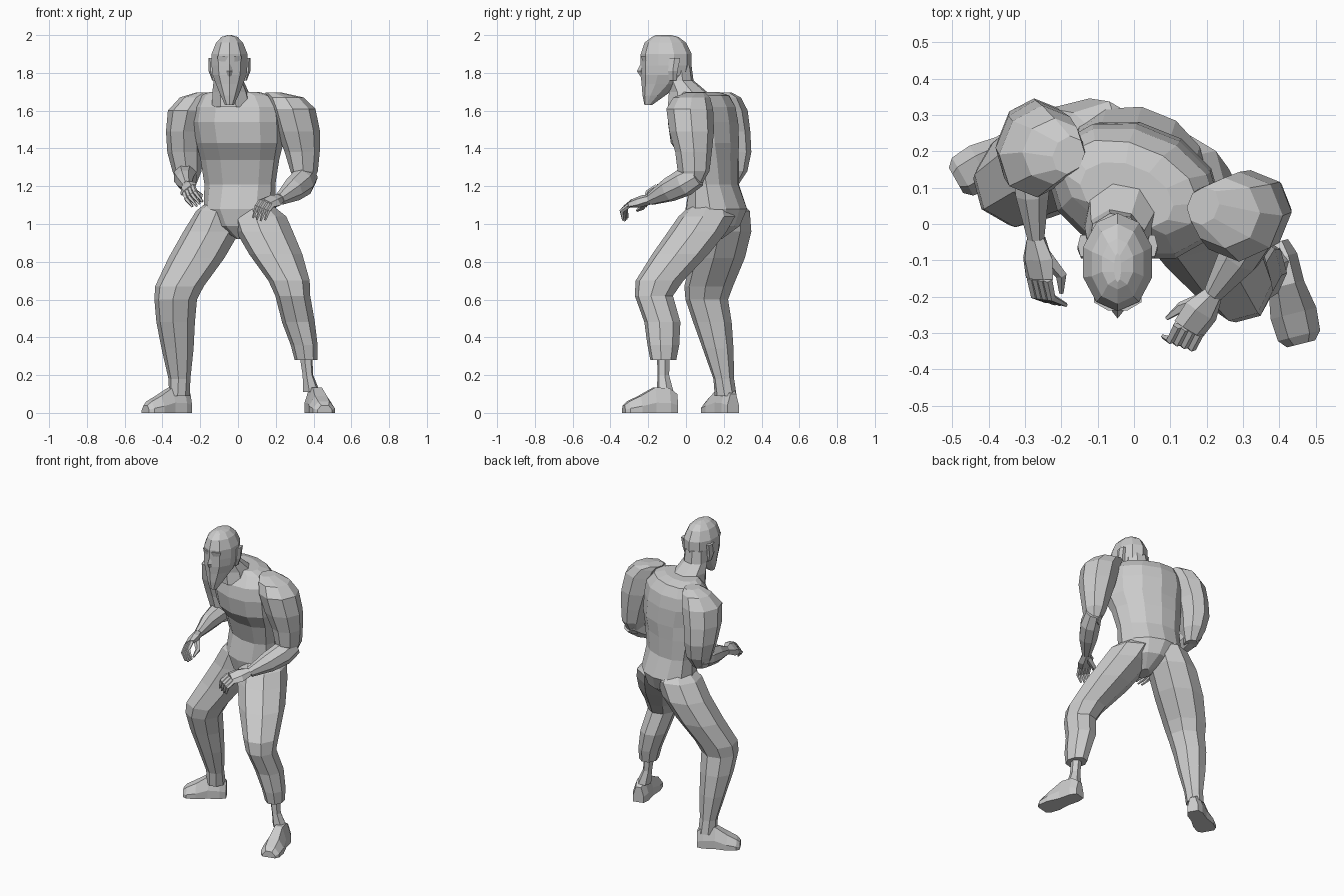
import bpy, bmesh, math
from mathutils import Vector, Matrix

UNIT = 0.01  # all part sizes are given in hundredths

default_cube = bpy.data.objects.get("Cube")
if default_cube:
    bpy.data.objects.remove(default_cube, do_unlink=True)

grey = bpy.data.materials.new("plain_grey")
grey.use_nodes = True
grey.diffuse_color = (0.6, 0.6, 0.6, 1)
grey.node_tree.nodes["Principled BSDF"].inputs["Base Color"].default_value = grey.diffuse_color


def skin_sections(name, sections):
    """Join equal-length sections into a closed, flat-faced solid."""
    bm = bmesh.new()
    loops = [[bm.verts.new(point * UNIT) for point in section] for section in sections]
    for lower, upper in zip(loops, loops[1:]):
        for i in range(len(lower)):
            j = (i + 1) % len(lower)
            bm.faces.new((lower[i], lower[j], upper[j], upper[i]))
    bm.faces.new(loops[0])
    bm.faces.new(loops[-1])
    bmesh.ops.recalc_face_normals(bm, faces=bm.faces)
    mesh = bpy.data.meshes.new(name)
    bm.to_mesh(mesh)
    bm.free()
    mesh.materials.append(grey)
    part = bpy.data.objects.new(name, mesh)
    bpy.context.collection.objects.link(part)


def loft(name, rings, sides=8, yaw=0, across=None, ridge=False):
    """Rings are (x, y, z, half width, half depth). They lie flat and turn by
    yaw, or follow the path with their width along the across direction."""
    centres = [Vector(ring[:3]) for ring in rings]
    start = -math.pi / 2 + (0 if ridge else math.pi / sides)
    grow = 1 if ridge else 1 / math.cos(math.pi / sides)
    turn = Matrix.Rotation(math.radians(yaw), 3, "Z")
    sections = []
    for index, (centre, ring) in enumerate(zip(centres, rings)):
        side, front = turn @ Vector((1, 0, 0)), turn @ Vector((0, 1, 0))
        if across is not None:
            before = centres[max(index - 1, 0)]
            after = centres[min(index + 1, len(centres) - 1)]
            along = (after - before).normalized()
            front = along.cross(Vector(across)).normalized()
            side = front.cross(along)
        section = []
        for step in range(sides):
            angle = start + math.tau * step / sides
            section.append(centre + side * math.cos(angle) * ring[3] * grow
                           + front * math.sin(angle) * ring[4] * grow)
        sections.append(section)
    skin_sections(name, sections)


def foot(name, heel, toe):
    """Flat-soled shoe, high at the ankle and low at the toe."""
    heel, toe = Vector((*heel, 0)), Vector((*toe, 0))
    side = (toe - heel).cross(Vector((0, 0, 1))).normalized()
    up = Vector((0, 0, 1))
    sections = []
    for travel, width, height in ((0, 3.5, 10), (0.15, 5, 13), (0.42, 5, 13.5),
                                  (0.7, 6.5, 9), (0.92, 6, 6), (1, 4, 4)):
        spot = heel.lerp(toe, travel)
        outline = ((-1, 0), (1, 0), (1, 0.4), (0.5, 1), (-0.5, 1), (-1, 0.4))
        sections.append([spot + side * a * width + up * b * height for a, b in outline])
    skin_sections(name, sections)


def hand(side_name, wrist, knuckle, spread, reach, curl, thumb):
    """Flattened palm, four hooked fingers and a thumb."""
    wrist, knuckle, spread = Vector(wrist), Vector(knuckle), Vector(spread)
    middle = wrist.lerp(knuckle, 0.5)
    loft(side_name + "_palm", [(*wrist, 2.4, 2.4), (*middle, 4.5, 2.4), (*knuckle, 4.2, 1.4)],
         sides=6, across=spread)
    for number, finger in enumerate(("index", "middle", "ring", "little")):
        root = knuckle + spread * (number - 1.5)
        bend = root + Vector(reach)
        tip = bend + Vector(curl) * (0.8 if finger == "little" else 1)
        loft(f"{side_name}_{finger}_finger",
             [(*root, 1.1, 1.1), (*bend, 1, 1), (*tip, 0.5, 0.5)], sides=5, across=spread)
    sizes = (1.8, 1.3, 0.5)
    loft(side_name + "_thumb", [(*p, s, s) for p, s in zip(thumb, sizes)],
         sides=5, across=spread)


TWIST = -22  # the upper body turns towards its right

# Torso and neck
loft("torso", [(3, 13, 92, 3, 6), (2, 15, 99, 14, 13), (1, 16, 108, 19, 15.5),
               (1, 15, 121, 19, 11.5), (1, 13, 134, 21, 13.5), (1, 10, 143, 23, 17),
               (0, 9, 154, 24, 17.5), (0, 9, 162, 23, 16), (-1, 10, 168, 19, 11.5),
               (-2, 8, 170, 13, 8)],
     sides=12, yaw=TWIST)
loft("neck", [(-3, 2, 162, 10, 11), (-4, 1, 170, 9, 9.5), (-5, -3, 176, 7.5, 6.5),
              (-5, -4, 184, 7, 6.5)], yaw=TWIST / 2)

# Head with pointed chin beard
HEAD_X = -4.5
loft("head", [(HEAD_X, y, z, wide, deep) for y, z, wide, deep in (
    (-20, 163, 2.5, 2), (-17, 168, 5, 6), (-13, 174, 7.5, 10.5), (-11, 179, 9.5, 13),
    (-10.5, 184, 10, 13.5), (-10.5, 190, 10, 13.5), (-11, 196, 7.5, 11),
    (-11, 199, 4.5, 7), (-12, 200, 1, 4))], sides=10, ridge=True)
loft("nose", [(HEAD_X, -22, 187, 0.7, 1), (HEAD_X, -24, 181, 1.6, 2),
              (HEAD_X, -23, 178, 1.2, 1)], sides=4, ridge=True)
loft("brow", [(HEAD_X, -20, 186, 6, 3), (HEAD_X, -20, 189, 6.5, 3.8)])
loft("moustache", [(HEAD_X, -20, 175, 4, 3), (HEAD_X, -20, 178, 3, 4)], sides=6, ridge=True)
for label, sign in (("left", 1), ("right", -1)):
    loft(label + "_ear", [(HEAD_X + sign * 8, -7, 176, 1, 2), (HEAD_X + sign * 9, -7, 181, 1.8, 2.5),
                          (HEAD_X + sign * 9.5, -6, 188, 1.3, 3)], sides=6)

# Arms: upper arm hangs, forearm reaches forward
loft("left_upper_arm", [(19, 5, 169.5, 4, 5), (25, 3, 167, 9, 9), (29, 2, 161, 11, 11.5),
                        (32, 3, 149, 10.5, 11), (34, 4, 138, 8.5, 9), (35, 4, 128, 6.5, 8),
                        (35, 3, 119, 3, 4)], yaw=TWIST)
loft("left_forearm", [(37, 6, 126, 5, 6), (34, -1, 122, 6, 7), (29, -9, 118, 5.5, 6),
                      (22, -19, 113, 2.7, 3)], across=(1, -1, 0))
loft("right_upper_arm", [(-18, 19, 169.5, 4, 5), (-22, 20, 167, 8, 8.5), (-26, 20, 160, 10, 12),
                         (-28, 22, 149, 9, 11.5), (-28, 24, 138, 8.5, 10), (-27, 24, 128, 7, 8),
                         (-27, 22, 120, 4, 5)], yaw=TWIST)
loft("right_forearm", [(-27, 26, 126, 5, 5), (-28, 18, 125, 6, 6), (-28, 8, 123, 4.5, 5.5),
                       (-27, -4, 120, 2.3, 2.7)], across=(1, 0, 0))
hand("left", (22, -19, 113), (15, -29, 111), (2, -0.7, -0.8), (-2, -4, -3), (-2, 1, -6),
     ((19, -21, 112), (13, -23, 109), (9, -26, 107)))
hand("right", (-27, -4, 120), (-26, -15, 118), (-1.5, 0.2, -1.2), (1, -5, -3), (4, -2, -5),
     ((-25, -8, 118), (-20, -14, 115), (-20, -19, 112)))

# Legs in a wide crouch
loft("left_leg", [(7, 13, 112, 8, 8), (11, 11, 104, 13.5, 14), (14, 6, 96, 14, 14.5),
                  (20, -3, 84, 13, 14), (27, -14, 70, 10, 12), (29, -17, 62, 8.5, 9.5),
                  (32, -12.5, 48, 8, 9), (35, -12, 36, 6.5, 8), (36, -12, 28, 5.5, 6.5)], yaw=15)
loft("left_ankle", [(36, -12, 30, 3, 3), (37, -12, 20, 2.5, 2.8), (39, -11, 11, 4, 4)],
     sides=6, yaw=15)
loft("right_leg", [(-6, 19, 113, 8, 8), (-9, 20, 107, 12, 13), (-14, 20, 96, 14, 13.5),
                   (-22, 17, 82, 14, 13), (-31, 12, 67, 12, 12), (-33, 11, 60, 10.5, 10.5),
                   (-33, 14, 48, 9.5, 9.5), (-32, 17, 34, 8, 7.5), (-31, 20, 18, 5.5, 5),
                   (-31, 21, 9, 5, 5.5)], yaw=-30)
foot("left_foot", (39, -5), (46, -33))
foot("right_foot", (-26, 25), (-49, 12))
